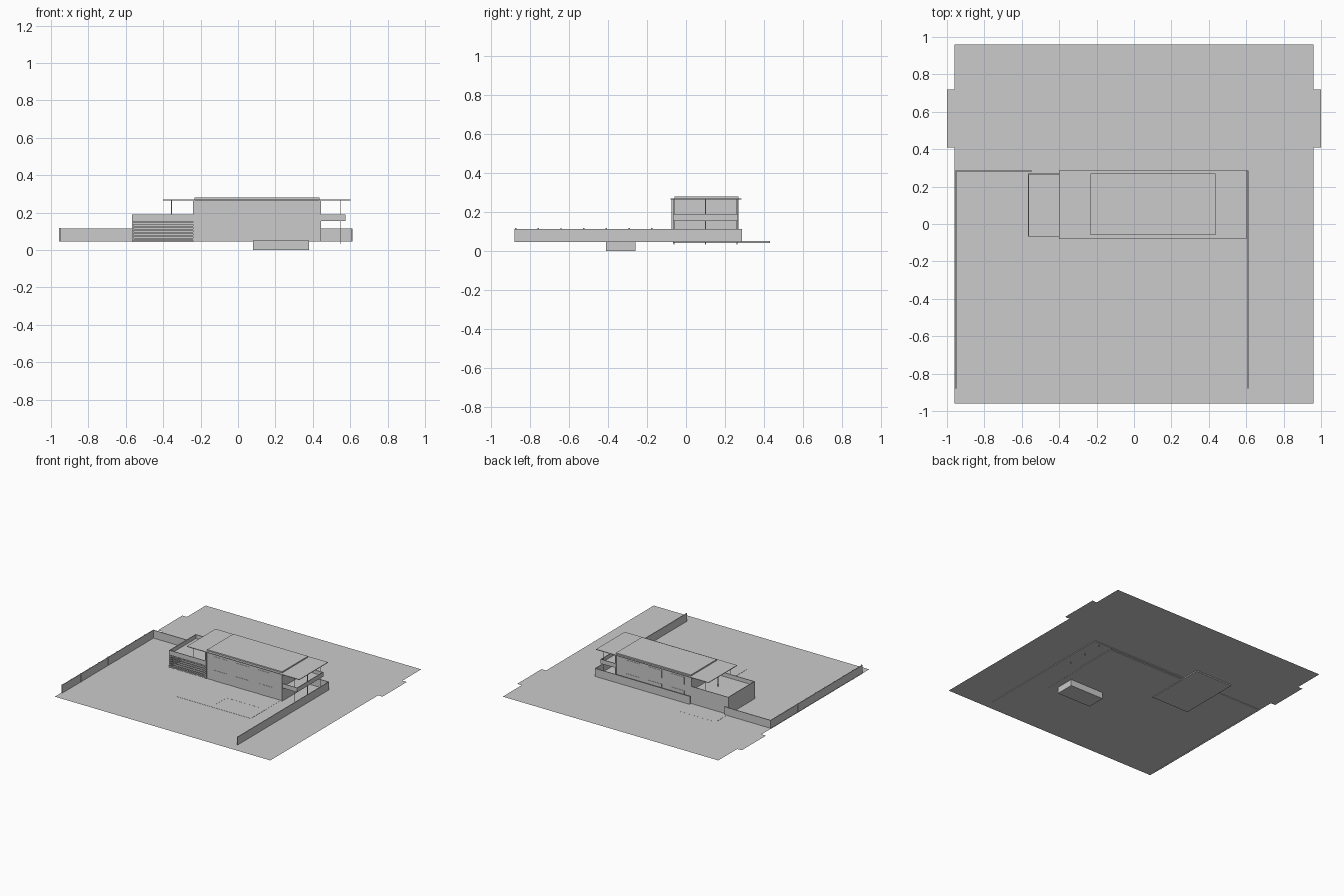
import bpy, bmesh

G = 0.051  # ground level


def boxes(name, spans):
    """One object made of boxes given as (x0, x1, y0, y1, z0, z1)."""
    bm = bmesh.new()
    for x0, x1, y0, y1, z0, z1 in spans:
        vs = bmesh.ops.create_cube(bm, size=1)["verts"]
        for v in vs:
            v.co.x = x1 if v.co.x > 0 else x0
            v.co.y = y1 if v.co.y > 0 else y0
            v.co.z = z1 if v.co.z > 0 else z0
    me = bpy.data.meshes.new(name)
    bm.to_mesh(me)
    bm.free()
    ob = bpy.data.objects.new(name, me)
    bpy.context.collection.objects.link(ob)
    return ob


def sheet(name, x0, x1, y0, y1, z):
    """Flat rectangle."""
    me = bpy.data.meshes.new(name)
    me.from_pydata([(x0, y0, z), (x1, y0, z), (x1, y1, z), (x0, y1, z)], [], [(0, 1, 2, 3)])
    ob = bpy.data.objects.new(name, me)
    bpy.context.collection.objects.link(ob)
    return ob


# Site: lawn, road, driveway, pool deck
sheet("lawn", -0.96, 0.96, -0.96, 0.96, G)
sheet("road", -1.0, 1.0, 0.41, 0.72, G + 0.0006)
boxes("driveway", [(-0.565, -0.235, -0.068, 0.43, 0.042, G + 0.001)])
boxes("pool_deck", [
    (-0.23, 0.08, -0.45, -0.07, G - 0.001, G + 0.0012),
    (0.38, 0.43, -0.45, -0.07, G - 0.001, G + 0.0012),
    (0.08, 0.38, -0.45, -0.41, G - 0.001, G + 0.0012),
    (0.08, 0.38, -0.26, -0.07, G - 0.001, G + 0.0012)])

# Pool basin below the lawn
boxes("pool", [(0.08, 0.38, -0.41, -0.26, 0.0, G + 0.0005)])

# Boundary walls with slim posts
wz = (0.046, 0.115)
boxes("boundary_wall", [
    (-0.956, -0.950, -0.88, 0.285, *wz),
    (0.606, 0.612, -0.88, 0.285, *wz),
    (-0.956, -0.545, 0.281, 0.287, *wz),
    (-0.235, 0.612, 0.281, 0.287, *wz)])
boxes("wall_post", [(-0.957, -0.949, -0.878 + i * 0.1165, -0.871 + i * 0.1165, 0.046, 0.118)
                    for i in range(10)])

# Main two-storey block with base and frame edges
boxes("main_block", [(-0.232, 0.438, -0.066, 0.264, 0.046, 0.27)])
boxes("end_frame", [(x, x + 0.008, -0.074, 0.27, 0.046, 0.27) for x in (-0.24, 0.436)])

# Window and door panels, repeated front and back
panels = []
for y0, y1 in ((-0.068, -0.066), (0.264, 0.266)):
    for x in (-0.17, 0.03, 0.23):
        panels.append((x, x + 0.12, y0, y1, 0.185, 0.245))
        panels.append((x, x + 0.12, y0, y1, G, 0.135))
boxes("window_panel", panels)

# Roof: wide thin slab and raised cap
boxes("roof_slab", [(-0.4, 0.602, -0.08, 0.285, 0.266, 0.271)])
boxes("roof_cap", [(-0.232, 0.435, -0.06, 0.27, 0.271, 0.281)])


def tray(name, xo, xi, y0, y1, z0, z1, t=0.005):
    """Open terrace: floor and three parapets; xo is the outer side."""
    a, b = min(xo, xi), max(xo, xi)
    side = (a, a + t) if xo < xi else (b - t, b)
    boxes(name, [(a, b, y0, y1, z0, z0 + 0.006),
                 (*side, y0, y1, z0, z1),
                 (a, b, y0, y0 + t, z0, z1),
                 (a, b, y1 - t, y1, z0, z1)])


# Terrace above the left wing, balcony on the right
tray("wing_terrace", -0.566, -0.24, -0.068, 0.27, 0.152, 0.19)
tray("balcony", 0.575, 0.444, -0.068, 0.266, 0.156, 0.191)

# Left wing: side and back walls, slatted front
boxes("wing_wall", [(-0.566, -0.558, -0.068, 0.27, 0.042, 0.154),
                    (-0.566, -0.24, 0.262, 0.27, 0.042, 0.154)])
boxes("front_slat", [(-0.558, -0.24, -0.066, -0.060, 0.055 + i * 0.0165, 0.064 + i * 0.0165)
                     for i in range(6)])

# Slim roof columns
col = 0.002
boxes("roof_column", [(x - col, x + col, y - col, y + col, z, 0.266)
                      for x, z in ((0.55, 0.033), (-0.355, 0.155))
                      for y in (-0.062, 0.1, 0.262)])
